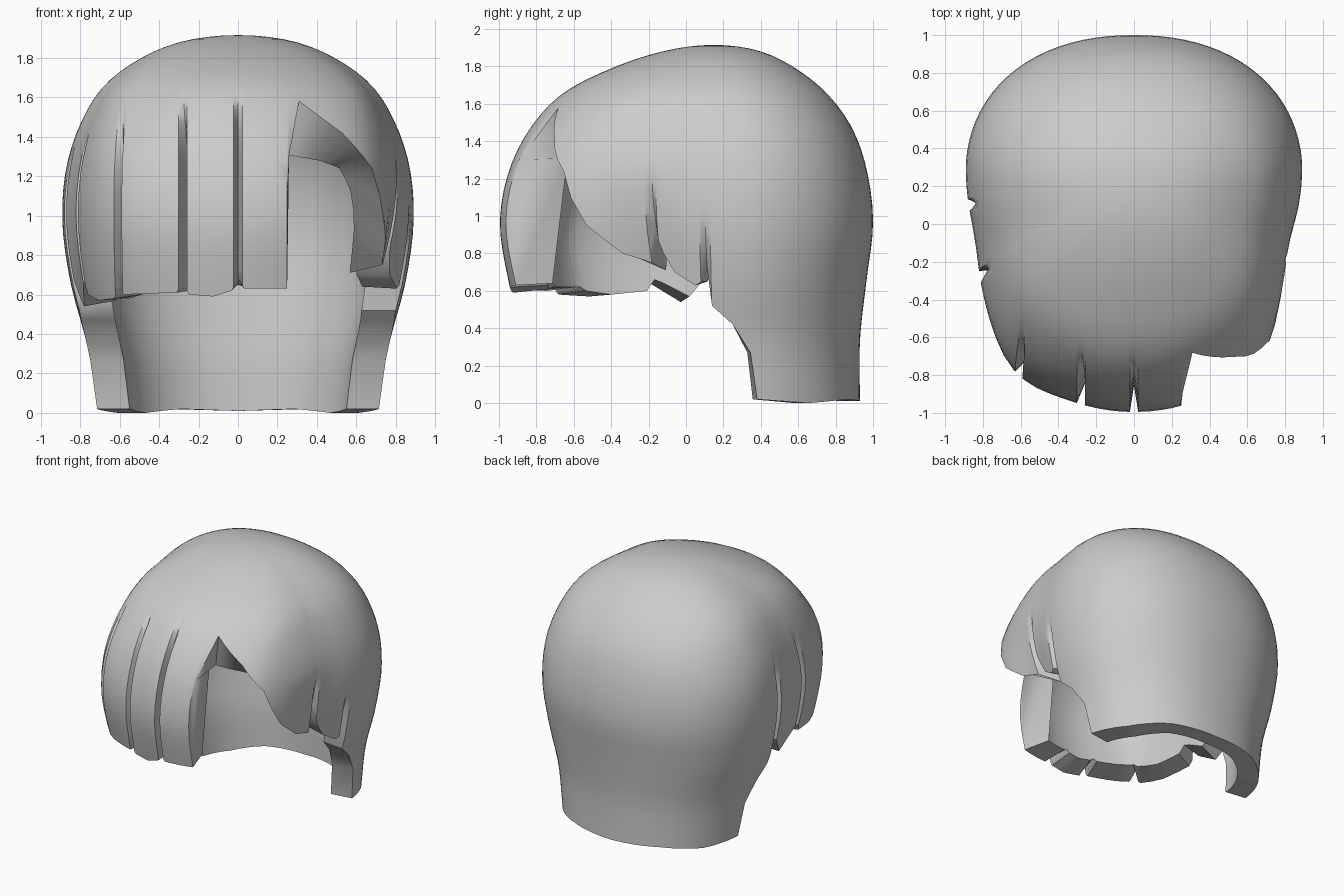
import bpy, bmesh, math

if "Cube" in bpy.data.objects:
    bpy.data.objects.remove(bpy.data.objects["Cube"])

# Profile of the hair mass, sampled every 10 degrees from crown to floor
TOP, TOP_IN, INNER, INNER_SIDE = 1.915, 1.75, 0.82, 0.77
SIDE = [0, .27, .49, .68, .80, .875, .892, .85, .765, .72]
BACK = [.15, .38, .57, .75, .89, .97, 1.0, .965, .93, .93]
FRONT = [.15, -.10, -.375, -.655, -.835, -.95, -.995, -.95, -.87, -.82]

# Hem: angle from the front (positive to +x), outer height, inner height
HEM = [(-180, .01, .01), (-150, .02, .02), (-125, .0, .0), (-101, .02, .02),
       (-98, .27, .27), (-90, .42, .42), (-85, .52, .52), (-83, .72, .72),
       (-81, .66, .66), (-76, .54, .57), (-68, .64, .64), (-65, .68, .66),
       (-62, .60, .60), (-50, .57, .58), (-41, .58, .60), (-39, .63, .62),
       (-37, .60, .62), (-20, .61, .62), (-18, .66, .64), (-16, .60, .62),
       (-8, .59, .61), (-2, .62, .63), (0, .68, .65), (2, .63, .64),
       (16, .63, .64), (16.6, 1.3, 1.3), (20, 1.58, 1.31), (34, 1.42, 1.28),
       (45, 1.24, 1.24), (53, .95, 1.13), (60, .80, .93), (67, .75, .71),
       (68.5, .95, .85), (71, .80, .78), (74, .70, .70), (80, .63, .64),
       (82, .65, .65), (83, .72, .70), (84.5, .52, .52), (90, .42, .42),
       (98, .27, .27), (101, .02, .02), (125, .0, .0), (150, .02, .02), (180, .01, .01)]

# Grooves between locks: angle, top height, depth
GROOVES = [(-83, 1.35, .08), (-65, 1.42, .07), (-39, 1.53, .09), (-18, 1.63, .11),
           (0, 1.65, .11), (68.5, 1.26, .07), (83, 1.04, .07)]
HALF = 1.4


def sample(tab, s):
    """Smooth (Catmull-Rom) lookup, s in degrees."""
    f = min(max(s / 10, 0), 8.9999)
    i = int(f)
    t = f - i
    p1, p2 = tab[i], tab[i + 1]
    p0 = tab[i - 1] if i else 2 * p1 - p2
    p3 = tab[i + 2] if i < 8 else 2 * p2 - p1
    return p1 + .5 * t * (p2 - p0 + t * (2*p0 - 5*p1 + 4*p2 - p3 + t * (3*(p1 - p2) + p3 - p0)))


def hem(phi, k):
    for a, b in zip(HEM, HEM[1:]):
        if a[0] <= phi <= b[0]:
            return a[k] + (b[k] - a[k]) * (phi - a[0]) / (b[0] - a[0])


def bump(x, mid, width):
    return math.exp(-((x - mid) / width) ** 2)


def point(phi, s, inner):
    z = (TOP_IN if inner else TOP) * math.cos(math.radians(s))
    yc = .15 + .1 * min(1, s / 50)
    # keep the fringe locks vertical in front view
    fade = min(1, max(0, (70 - abs(phi)) / 30))
    spread = min(.892 / max(sample(SIDE, s), .1), 1.25) - 1
    a = math.radians(phi * (1 + max(0, spread) * fade))
    u, v = math.sin(a), math.cos(a)
    n = 2.2
    r = (abs(u) ** n + abs(v) ** n) ** (-1 / n)
    # fuller front corners, slightly pinched temples
    r *= 1 + (.055 * bump(abs(phi), 41, 14) - .03 * bump(abs(phi), 74, 11)) * min(1, s / 50)
    # the right-hand locks curl inwards at their tips
    r *= 1 - .085 * bump(phi, 66, 11) * min(1, max(0, (1.25 - z) / .5))
    ru = rv = r
    if inner:
        ru, rv = r * INNER_SIDE, r * INNER
    else:
        for g, ztop, depth in GROOVES:
            cut = 1 - depth * max(0, 1 - abs(phi - g) / HALF) * min(1, max(0, (ztop - z) / .4))
            ru, rv = ru * cut, rv * cut
    reach = yc - sample(FRONT, s) if v > 0 else sample(BACK, s) - yc
    return (ru * u * sample(SIDE, s), yc - rv * v * reach, z)


# Column angles: hem corners, groove edges, and even filling
angles = {h[0] for h in HEM} | {g[0] + d for g in GROOVES for d in (-HALF, HALF)}
keys = sorted(angles)
cols = []
for a, b in zip(keys, keys[1:]):
    n = max(1, math.ceil((b - a) / 4.5))
    cols += [a + (b - a) * i / n for i in range(n)]

ROWS = 32
bm = bmesh.new()


def shell(inner):
    """One skin from crown to hem, rows cut off at the hem; returns the hem loop."""
    top = TOP_IN if inner else TOP
    crown = bm.verts.new((0, .15, top))
    grid = []
    for phi in cols:
        end = math.degrees(math.acos(hem(phi, 2 if inner else 1) / top))
        col, last = [], None
        for j in range(1, ROWS + 1):
            s = min(90 * j / ROWS, end)
            if end - s < .8:
                s = end
            col.append(col[-1] if s == last else bm.verts.new(point(phi, s, inner)))
            last = s
        grid.append(col)
    for i, c in enumerate(grid):
        d = grid[(i + 1) % len(grid)]
        bm.faces.new((crown, c[0], d[0]))
        for j in range(ROWS - 1):
            loop = list(dict.fromkeys((c[j], c[j + 1], d[j + 1], d[j])))
            if len(loop) > 2:
                bm.faces.new(loop)
    return [c[-1] for c in grid]


# Outer and inner skins joined along the hem
outer, inside = shell(False), shell(True)
for i in range(len(outer)):
    k = (i + 1) % len(outer)
    bm.faces.new((outer[i], inside[i], inside[k], outer[k]))
bmesh.ops.recalc_face_normals(bm, faces=bm.faces)

mesh = bpy.data.meshes.new("hair")
bm.to_mesh(mesh)
bm.free()
hair = bpy.data.objects.new("hair", mesh)
bpy.context.collection.objects.link(hair)
bpy.context.view_layer.objects.active = hair
hair.select_set(True)
bpy.ops.object.shade_smooth_by_angle(angle=math.radians(35))
